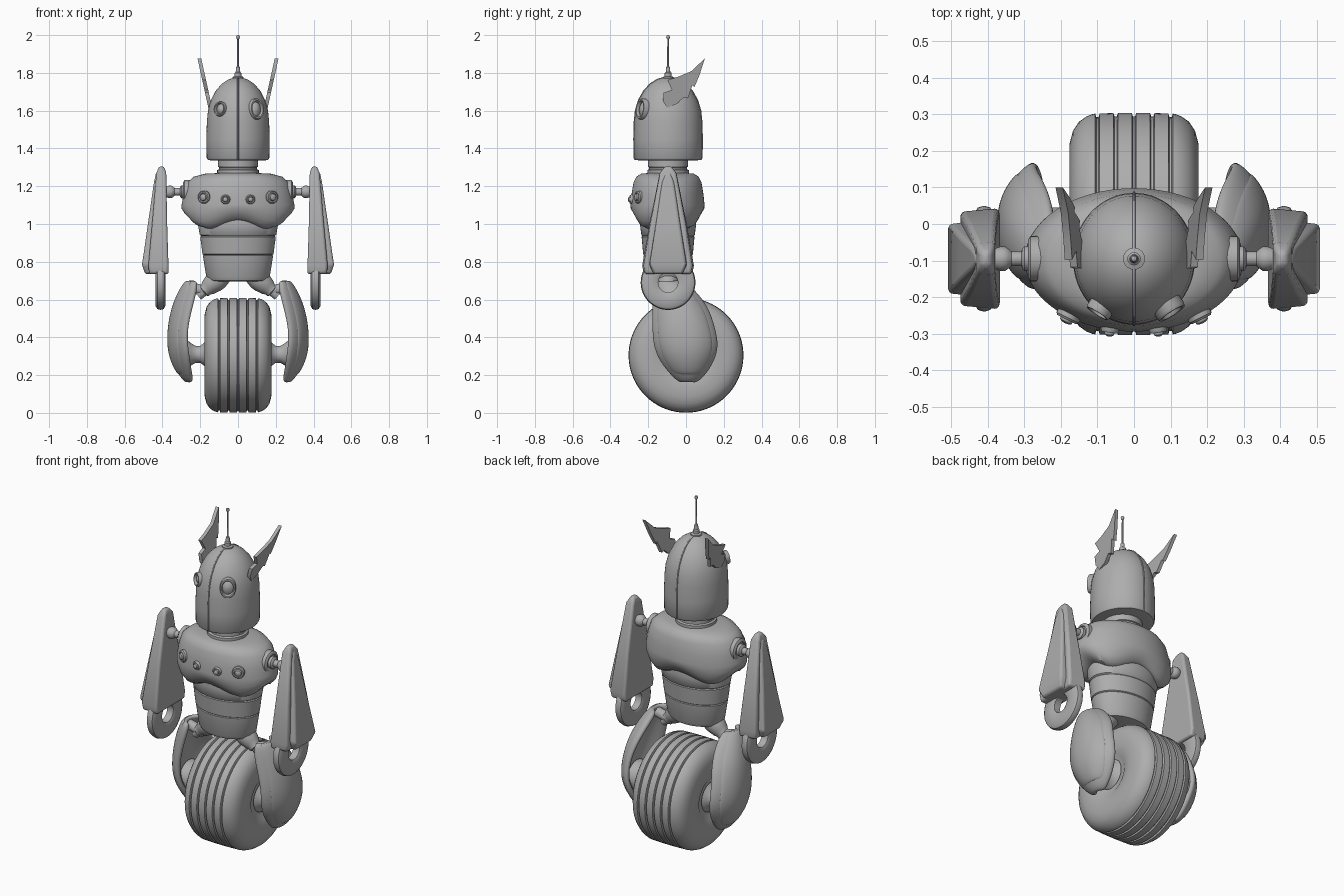
import bpy, bmesh, math
from mathutils import Vector

if "Cube" in bpy.data.objects:
    bpy.data.objects.remove(bpy.data.objects["Cube"])

grey = bpy.data.materials.new("plain grey")
grey.diffuse_color = (0.42, 0.42, 0.42, 1)
grey.use_nodes = True
grey.node_tree.nodes["Principled BSDF"].inputs["Base Color"].default_value = grey.diffuse_color
CY = -0.095          # depth of the body's vertical axis


def finish(name, bm, bevel=0.0):
    bmesh.ops.recalc_face_normals(bm, faces=bm.faces[:])
    me = bpy.data.meshes.new(name)
    bm.to_mesh(me)
    bm.free()
    me.materials.append(grey)
    ob = bpy.data.objects.new(name, me)
    bpy.context.collection.objects.link(ob)
    if bevel:
        m = ob.modifiers.new("bevel", 'BEVEL')
        m.width, m.segments, m.limit_method = bevel, 3, 'ANGLE'
    return ob


def loft(name, rings, caps=True, loop=False, bevel=0.0):
    """Skin closed rings of points; join last to first when loop is set."""
    bm = bmesh.new()
    vs = [[bm.verts.new(p) for p in r] for r in rings]
    n = len(vs[0])
    pairs = list(zip(vs, vs[1:])) + ([(vs[-1], vs[0])] if loop else [])
    for a, b in pairs:
        for i in range(n):
            j = (i + 1) % n
            bm.faces.new((a[i], a[j], b[j], b[i]))
    if caps and not loop:
        bm.faces.new(vs[0])
        bm.faces.new(vs[-1])
    return finish(name, bm, bevel)


def lathe(name, prof, loc, axis=(0, 0, 1), sy=1.0, n=48, loop=False):
    """Turn (radius, height) points about an axis; sy stretches one side."""
    q = Vector(axis).to_track_quat('Z', 'Y')
    rings = []
    for r, h in prof:
        r = max(r, 0.0008)
        rings.append([Vector(loc) + q @ Vector((r * math.cos(k * math.tau / n),
                      r * sy * math.sin(k * math.tau / n), h)) for k in range(n)])
    return loft(name, rings, loop=loop)


# Wheel with tread grooves
half = [(0.0, .15), (.10, .155), (.12, .168), (.17, .177), (.22, .176),
        (.255, .167), (.28, .15), (.294, .13), (.3, .115)]
prof = [(r, -h) for r, h in half]
for g in (-.1, -.05, 0, .05, .1):
    R = .304 - .2 * g * g
    prof += [(R, g - .006), (R - .01, g - .003), (R - .01, g + .003), (R, g + .006)]
prof += [(r, h) for r, h in reversed(half)]
lathe("wheel", prof, (0, 0, .305), (1, 0, 0), n=96)

# Waist tiers
lathe("waist", [(.12, .695), (.155, .70), (.168, .72), (.186, .832), (.181, .836),
                (.188, .84), (.2, .932), (.195, .937), (.202, .942), (.213, 1.0),
                (.2, 1.05)], (0, CY, 0), sy=.7, n=64)

# Chest with scalloped lower edge
chest = [(.10, .10, 1.27, 0), (.175, .14, 1.266, 0), (.235, .165, 1.25, 0),
         (.268, .18, 1.22, 0), (.287, .19, 1.16, 0), (.298, .196, 1.10, .1),
         (.299, .195, 1.06, .5), (.285, .182, 1.015, 1), (.255, .165, .985, 1),
         (.21, .14, .975, 1)]
N = 80
rings = []
for rx, ry, z, w in chest:
    ring = []
    for k in range(N):
        a = k * math.tau / N
        ring.append((rx * math.cos(a), CY - .003 + ry * math.sin(a),
                     z + .045 * w * (math.cos(4 * a) + 1) / 2))
    rings.append(ring)
loft("chest", rings)

# Chest knobs
for s in (-1, 1):
    for x, z, r in ((.178, 1.142, .034), (.065, 1.13, .025)):
        y = CY - .193 * math.sqrt(1 - (x / .295) ** 2)
        d = Vector((x / .295 ** 2, (y - CY) / .193 ** 2, 0)).normalized()
        d.x *= s
        lathe("chest_knob", [(r, -.015), (r, .008), (r * .85, .014), (r * .65, .014),
                             (r * .6, .008), (r * .5, .02), (r * .25, .024), (0, .025)],
              (s * x, y, z), d, n=24)

# Neck
lathe("neck", [(.11, 1.25), (.11, 1.285), (.1, 1.29), (.1, 1.3), (.106, 1.303),
               (.106, 1.345)], (0, CY, 0))

# Head and its centre seam
dome = [(.14, 1.336), (.16, 1.34), (.166, 1.35), (.167, 1.45), (.165, 1.54), (.159, 1.60),
        (.144, 1.655), (.118, 1.705), (.086, 1.742), (.05, 1.766), (.02, 1.774), (0, 1.775)]
lathe("head", dome, (0, CY, 0), sy=1.08, n=64)
cu = bpy.data.curves.new("head_seam", 'CURVE')
cu.dimensions, cu.bevel_depth, cu.bevel_resolution = '3D', .004, 2
path = [(-r, z) for r, z in dome[1:]] + [(r, z) for r, z in reversed(dome[1:-1])]
sp = cu.splines.new('POLY')
sp.points.add(len(path) - 1)
for p, (y, z) in zip(sp.points, path):
    p.co = (0, CY + y * 1.08, z, 1)
cu.materials.append(grey)
bpy.context.collection.objects.link(bpy.data.objects.new("head_seam", cu))

# Eyes, one larger than the other
for x, r, tall in ((-.09, .036, 1.1), (.094, .043, 1.3)):
    s = 1 if x > 0 else -1
    lathe("eye", [(r, -.03), (r, .012), (r * .93, .02), (r * .78, .02), (r * .7, .012),
                  (r * .68, .002), (r * .45, .011), (0, .015)],
          (x, -.228, 1.608), (s * .52, -.82, .12), sy=tall, n=32)

# Antenna
lathe("antenna", [(.03, 1.76), (.03, 1.778), (.018, 1.782), (.018, 1.8), (.012, 1.805),
                  (.01, 1.83), (.005, 1.835), (.004, 1.978), (.008, 1.982), (.01, 1.99),
                  (.007, 1.997), (0, 2.0)], (0, CY, 0), n=20)

# Jagged ears
ear = [(.10, 1.877), (.072, 1.79), (.045, 1.725), (.034, 1.735), (.01, 1.665), (-.012, 1.67),
       (-.05, 1.635), (-.10, 1.615), (-.122, 1.65), (-.118, 1.695), (-.075, 1.71),
       (-.098, 1.762), (-.04, 1.78), (.03, 1.81)]
# Leg rows: height, front y, back y, outer x, edge x
leg = [(.70, -.155, -.03, .255, .215), (.64, -.172, .05, .295, .22),
       (.55, -.176, .12, .332, .245), (.45, -.176, .152, .35, .268),
       (.36, -.172, .172, .353, .268), (.28, -.14, .15, .338, .255),
       (.20, -.07, .095, .295, .245), (.165, -.02, .04, .258, .24)]


def shell(name, s, rows, span, out, thick):
    """Curved plate across the leg rows, thickened and smoothed."""
    bm = bmesh.new()
    cols = 9
    grid = []
    for z, yf, yb, xo, xe in rows:
        row = []
        for c in range(cols):
            t = span * (2 * c / (cols - 1) - 1)
            x = xe + (xo - xe) * (1 - abs(t) ** 2.5) + out
            row.append(bm.verts.new((s * x, (yf + yb) / 2 + t * (yb - yf) / 2, z)))
        grid.append(row)
    for a, b in zip(grid, grid[1:]):
        for c in range(cols - 1):
            bm.faces.new((a[c], a[c + 1], b[c + 1], b[c]))
    ob = finish(name, bm)
    m = ob.modifiers.new("thick", 'SOLIDIFY')
    m.thickness, m.offset = thick, 0
    ob.modifiers.new("smooth", 'SUBSURF').levels = 2
    ob.modifiers["smooth"].render_levels = 2


def box_rings(s, rows):
    return [[(s * xi, CY - w, z), (s * xo, CY - w * .93, z),
             (s * xo, CY + w * .93, z), (s * xi, CY + w, z)] for z, w, xi, xo in rows]


for s in (-1, 1):
    loft("ear", [[(s * (.147 + .22 * (z - 1.615) + d), y, z) for y, z in ear]
                 for d in (-.01, .01)])
    # Leg plates, axle and hip
    shell("leg", s, leg, 1.0, 0, .035)
    shell("leg_panel", s, leg[:-1], .84, .014, .02)
    lathe("axle", [(.085, .16), (.06, .18), (.045, .2), (.045, .225), (.06, .25),
                   (.085, .28), (.09, .32)], (0, 0, .31), (s, 0, 0), n=32)
    lathe("hip", [(.05, -.04), (.058, 0), (.056, .03), (.045, .07), (.036, .085),
                  (.036, .1), (.026, .105), (.024, .14)], (s * .105, CY, .71),
          (s * .75, 0, -.65), n=32)
    lathe("hip_pin", [(.028, 0), (.028, .08)], (s * .175, CY, .645), (s, 0, .25), n=24)
    # Shoulder socket and rod
    lathe("shoulder", [(.062, .25), (.062, .283), (.052, .29), (.045, .29), (.042, .284),
                       (.034, .284), (.034, .3), (.028, .306), (.02, .308), (.02, .335),
                       (.026, .342), (.033, .352), (.033, .366), (.026, .385)],
          (0, CY, 1.17), (s, 0, 0), n=32)
    # Arm body and raised outer panel
    loft("arm", box_rings(s, [(1.306, .018, .392, .418), (1.27, .045, .38, .432),
                              (1.0, .1, .375, .455), (.78, .138, .368, .475),
                              (.735, .13, .366, .47)]), bevel=.018)
    loft("arm_panel", box_rings(s, [(1.275, .014, .40, .433), (1.22, .034, .40, .445),
                                    (1.0, .068, .41, .477), (.785, .104, .42, .508),
                                    (.735, .08, .42, .492)]), bevel=.012)
    # Ring-shaped hand
    lathe("hand", [(.052, .39), (.062, .385), (.125, .385), (.14, .393), (.145, .41),
                   (.14, .427), (.125, .436), (.062, .436), (.052, .43)],
          (0, CY, .69), (s, 0, 0), n=48, loop=True)

# Smooth shading, keeping hard edges
for ob in bpy.data.objects:
    ob.select_set(ob.type == 'MESH')
    if ob.type == 'MESH':
        bpy.context.view_layer.objects.active = ob
bpy.ops.object.shade_smooth_by_angle(angle=math.radians(40))
